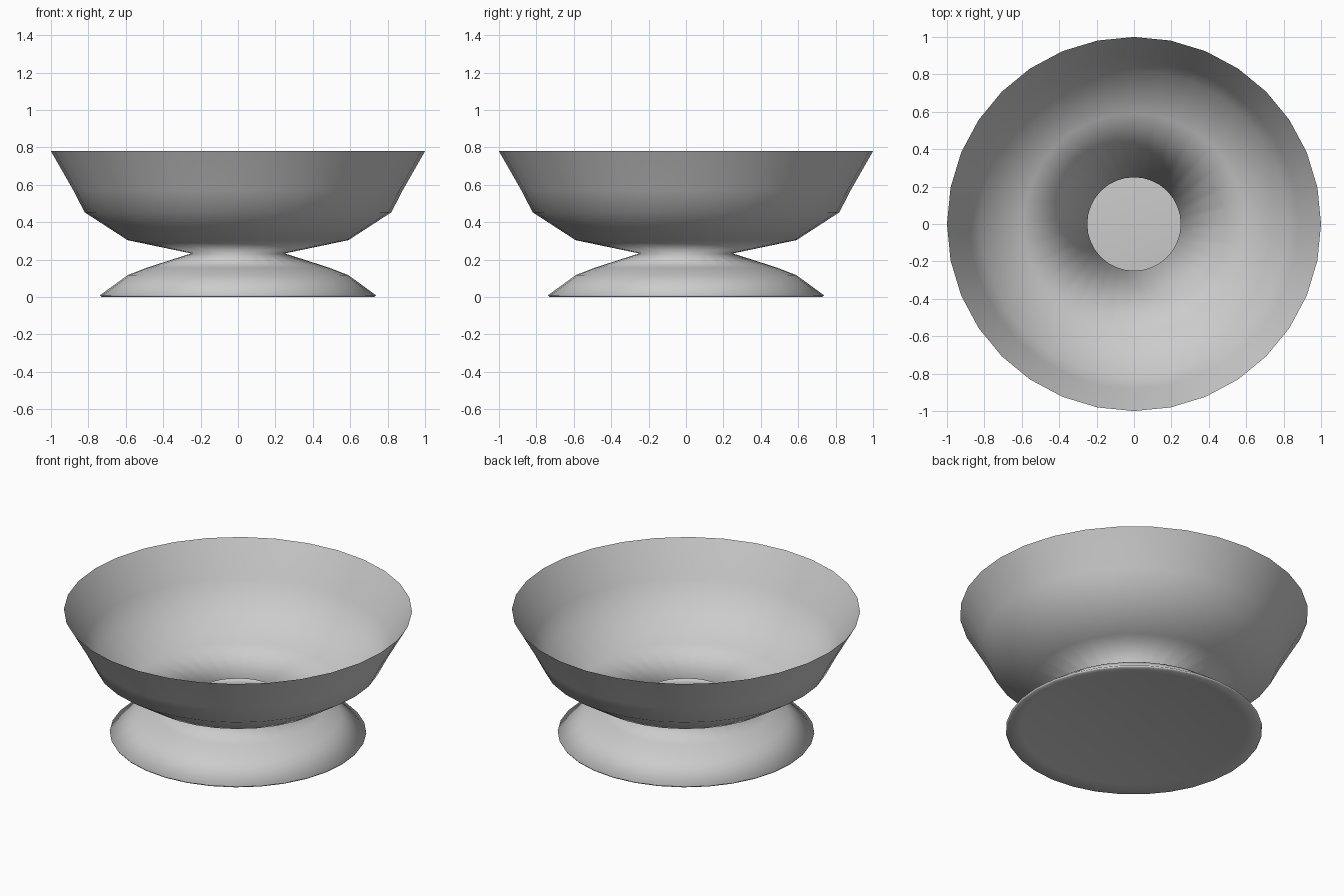
import bpy, bmesh
from math import sin, cos, tau

if "Cube" in bpy.data.objects:
    bpy.data.objects.remove(bpy.data.objects["Cube"])

SIDES = 32


def lathe(name, profile):
    """Spin a list of (radius, height) points around z; radius 0 makes a pole."""
    bm = bmesh.new()
    rings = []
    for r, z in profile:
        n = SIDES if r else 1
        rings.append([bm.verts.new((r * cos(tau * i / SIDES), r * sin(tau * i / SIDES), z))
                      for i in range(n)])
    for a, b in zip(rings, rings[1:]):
        for i in range(SIDES):
            j = (i + 1) % SIDES
            if len(a) == 1:
                bm.faces.new((a[0], b[j], b[i]))
            else:
                bm.faces.new((a[i], a[j], b[j], b[i]))
    for f in bm.faces:
        f.smooth = True
    mesh = bpy.data.meshes.new(name)
    bm.to_mesh(mesh)
    bm.free()
    obj = bpy.data.objects.new(name, mesh)
    bpy.context.collection.objects.link(obj)
    return obj


# One thin shell: slightly hollow underside, domed foot, pinched open neck, flared bowl
lathe("footed_bowl", [
    (0, 0.03), (0.65, 0.02), (0.73, 0), (0.737, 0.01), (0.59, 0.117), (0.49, 0.156),
    (0.25, 0.233),
    (0.59, 0.304), (0.82, 0.453), (0.88, 0.57), (1.0, 0.78)])
